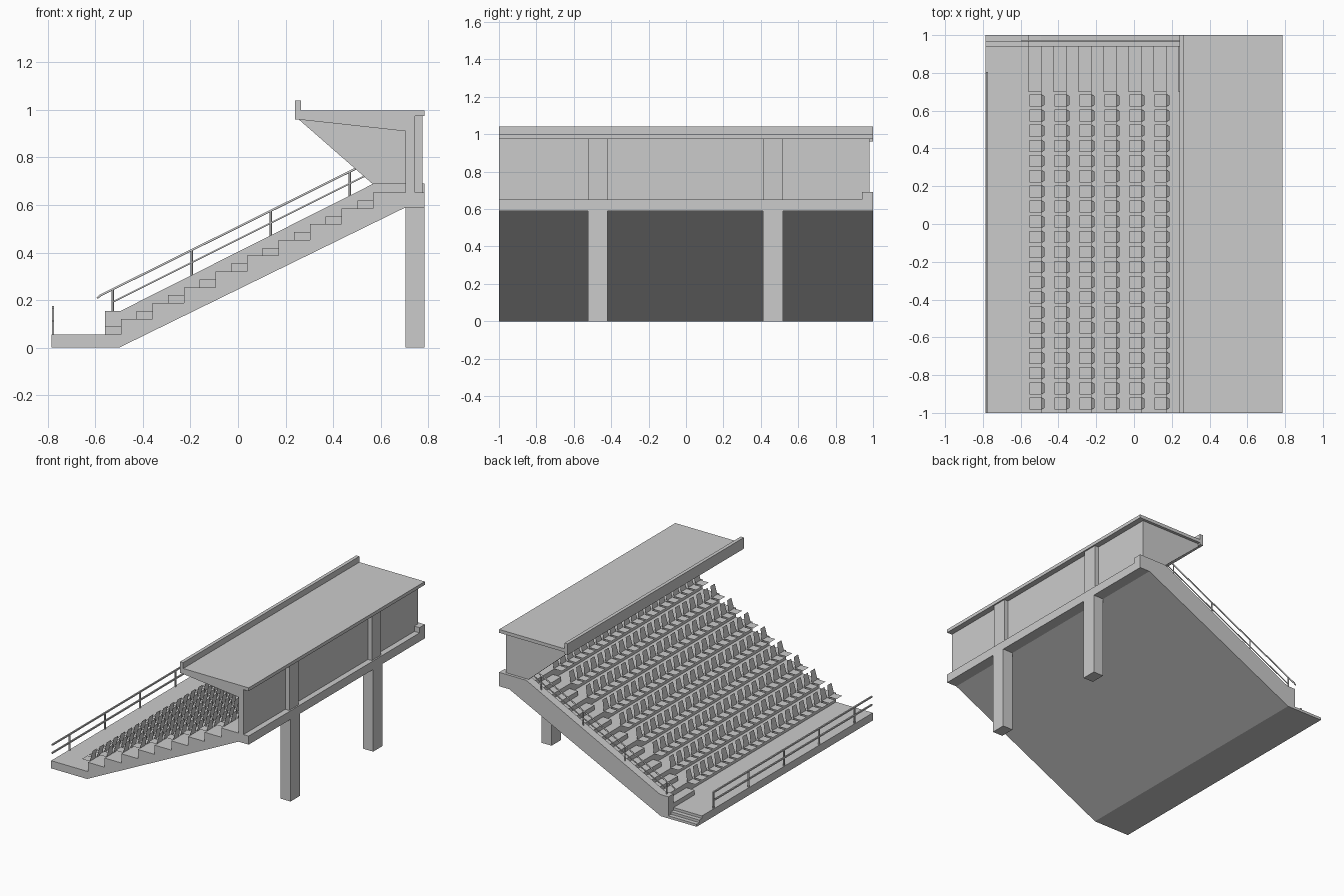
import bpy
import bmesh
from mathutils import Vector

cube = bpy.data.objects.get("Cube")
if cube:
    bpy.data.objects.remove(cube, do_unlink=True)

concrete = bpy.data.materials.new("light_grey_concrete")
concrete.use_nodes = True
GREY = (0.6, 0.6, 0.6, 1)
concrete.diffuse_color = GREY
concrete.node_tree.nodes["Principled BSDF"].inputs["Base Color"].default_value = GREY


def finish(name, bm):
    mesh = bpy.data.meshes.new(name)
    bm.to_mesh(mesh)
    bm.free()
    mesh.materials.append(concrete)
    obj = bpy.data.objects.new(name, mesh)
    bpy.context.collection.objects.link(obj)
    return obj


def add_prism(bm, profile, y0, y1):
    """Extrude an (x, z) outline from y0 to y1."""
    face = bm.faces.new([bm.verts.new((x, y0, z)) for x, z in profile])
    ext = bmesh.ops.extrude_face_region(bm, geom=[face])
    moved = [v for v in ext["geom"] if isinstance(v, bmesh.types.BMVert)]
    bmesh.ops.translate(bm, verts=moved, vec=(0, y1 - y0, 0))
    bmesh.ops.recalc_face_normals(bm, faces=bm.faces)


def add_box(bm, x0, x1, y0, y1, z0, z1):
    add_prism(bm, [(x0, z0), (x1, z0), (x1, z1), (x0, z1)], y0, y1)


def prism(name, profile, y0, y1):
    bm = bmesh.new()
    add_prism(bm, profile, y0, y1)
    return finish(name, bm)


def rail(name, points, radius):
    curve = bpy.data.curves.new(name, "CURVE")
    curve.dimensions = "3D"
    curve.bevel_depth = radius
    curve.bevel_resolution = 1
    curve.use_fill_caps = True
    spline = curve.splines.new("POLY")
    spline.points.add(len(points) - 1)
    for p, co in zip(spline.points, points):
        p.co = (*co, 1)
    curve.materials.append(concrete)
    obj = bpy.data.objects.new(name, curve)
    bpy.context.collection.objects.link(obj)


# Tier layout
TIERS = 9
RUN, RISE = 0.1326, 0.0663
FIRST_X, DECK_Z = -0.493, 0.055
FRONT, BACK = -0.785, 0.785
WALK_END = -0.56
tiers = [(FIRST_X + i * RUN, DECK_Z + (i + 1) * RISE) for i in range(TIERS)]
top_z = tiers[-1][1]

# Stepped body with sloping underside
outline = [(FRONT, 0), (-0.5, 0), (0.705, 0.59), (BACK, 0.59), (BACK, top_z)]
for x, z in reversed(tiers):
    outline += [(x, z), (x, z - RISE)]
outline.append((FRONT, DECK_Z))
prism("tiered_stand", outline, -1, 0.94)

# Side parapet following the slope
prism("side_parapet", [(WALK_END, 0), (-0.5, 0), (0.705, 0.59), (BACK, 0.59),
                       (BACK, 0.69), (0.57, 0.69), (FIRST_X, 0.155), (WALK_END, 0.155)], 0.94, 1)

# Entry steps at the end of the front walkway
bm = bmesh.new()
for i in range(2):
    y = 0.94 + i * 0.03
    add_box(bm, FRONT, WALK_END, y, y + 0.03, 0, DECK_Z * (2 - i) / 3)
finish("entry_steps", bm)

# Half-height aisle steps
bm = bmesh.new()
for x, z in tiers:
    add_box(bm, x - RUN / 2, x, 0.7, 0.94, z - RISE, z - RISE / 2)
finish("aisle_steps", bm)

# Seats: thin pan on the riser and a tapered leaning back
bm = bmesh.new()
for x, z in tiers:
    for i in range(21):
        y = -0.95 + i * 0.0802
        pan = [(x - 0.061, -0.032, 0), (x + 0.003, -0.032, 0),
               (x + 0.003, 0.032, 0), (x - 0.061, 0.032, 0)]
        back = [(x + 0.003, -0.032, 0), (x + 0.019, -0.024, 0.075),
                (x + 0.019, 0.024, 0.075), (x + 0.003, 0.032, 0)]
        for quad in (pan, back):
            bm.faces.new([bm.verts.new(Vector(p) + Vector((0, y, z + 0.001))) for p in quad])
finish("seats", bm)

# Columns: legs below, pilasters above
for side, y in (("right", -0.472), ("left", 0.466)):
    bm = bmesh.new()
    add_box(bm, 0.705, BACK, y - 0.053, y + 0.053, 0, 0.59)
    add_box(bm, 0.744, 0.775, y - 0.053, y + 0.053, top_z, 0.975)
    finish("column_" + side, bm)

# Rear wall, end wall, soffit and roof
prism("rear_wall", [(0.705, top_z), (0.744, top_z), (0.744, 0.975), (0.705, 0.975)], -1, 0.98)
prism("end_wall", [(0.255, 0.96), (0.57, 0.685), (0.744, 0.685), (0.744, 0.975), (0.255, 0.975)],
      0.95, 0.98)
prism("soffit", [(0.25, 0.96), (0.705, 0.91), (0.705, 0.975), (0.25, 0.975)], -1, 0.98)
prism("roof", [(0.24, 0.96), (0.265, 0.96), (0.265, 0.974), (BACK, 0.974), (BACK, 0.998),
               (0.265, 0.998), (0.265, 1.04), (0.24, 1.04)], -1, 1)

# Sloping handrail on the parapet
RAIL_Y = 0.97
rail("handrail_top", [(-0.592, RAIL_Y, 0.208), (-0.58, RAIL_Y, 0.219), (0.56, RAIL_Y, 0.785)], 0.005)
rail("handrail_lower", [(-0.527, RAIL_Y, 0.192), (0.56, RAIL_Y, 0.735)], 0.004)
for i in range(4):
    x = -0.527 + i * 0.3325
    rail("handrail_post", [(x, RAIL_Y, 0.395 + x / 2), (x, RAIL_Y, 0.505 + x / 2)], 0.005)

# Front barrier along the walkway
bm = bmesh.new()
for i in range(5):
    y = 0.8 - i * 0.4
    add_box(bm, FRONT + 0.002, FRONT + 0.012, y - 0.005, y + 0.005, DECK_Z, 0.17)
for z in (0.112, 0.17):
    add_box(bm, FRONT + 0.002, FRONT + 0.012, -1, 0.805, z - 0.005, z + 0.005)
finish("front_barrier", bm)
